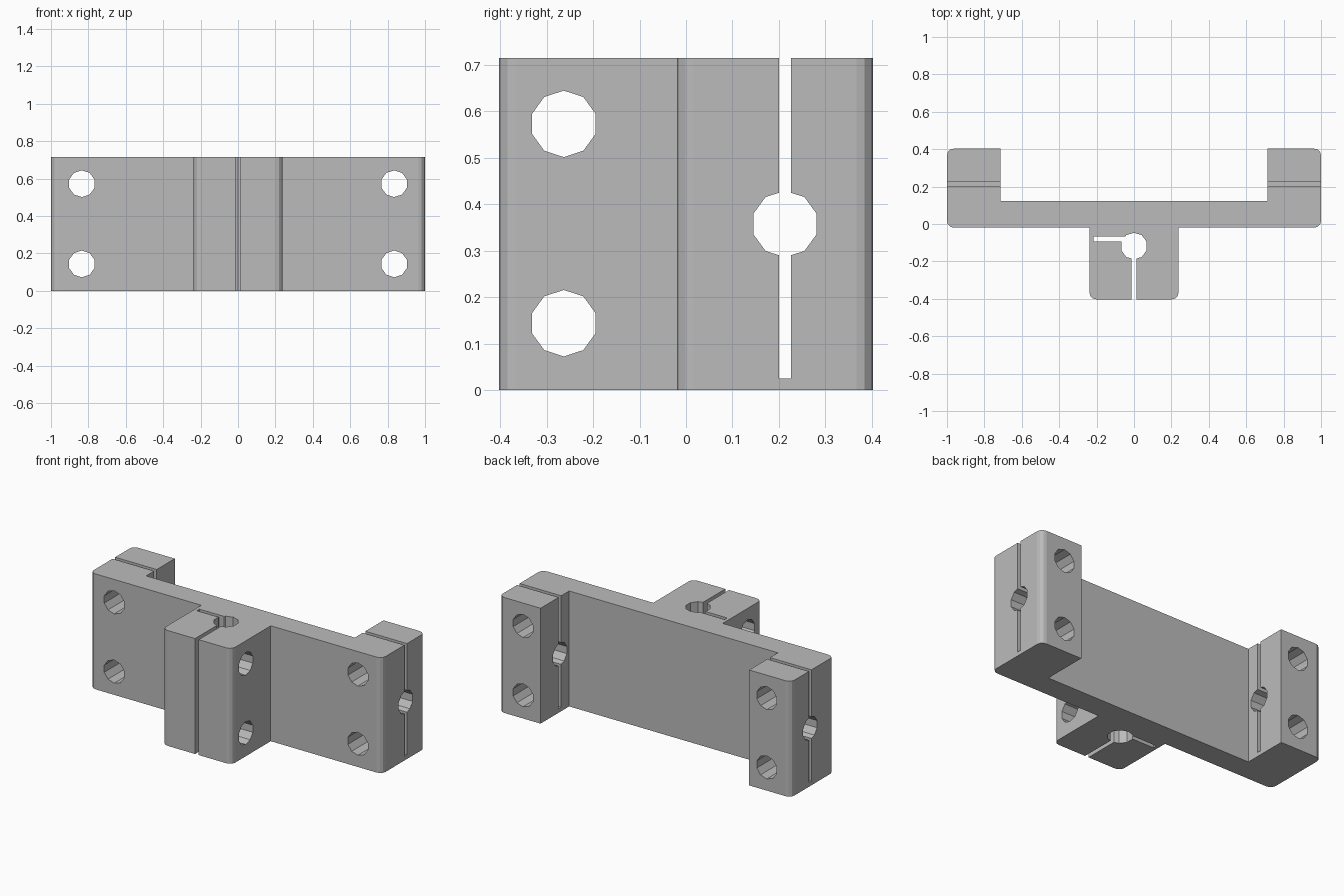
import bpy, bmesh
from math import sin, cos, pi, radians
from mathutils import Vector

cube = bpy.data.objects.get("Cube")
if cube:
    bpy.data.objects.remove(cube, do_unlink=True)

HEIGHT = 0.715
HOLE_R = 0.0715
SLOT = 0.0125          # half the slot width
ROUND = 0.036

grey = bpy.data.materials.new("plain grey")
grey.use_nodes = True
grey.diffuse_color = (0.5, 0.5, 0.5, 1)
grey.node_tree.nodes["Principled BSDF"].inputs["Base Color"].default_value = grey.diffuse_color


def prism(name, points, axis, lo, hi):
    """Extrude a 2D outline along one axis."""
    place = {"x": lambda u, v, h: (h, u, v),
             "y": lambda u, v, h: (u, h, v),
             "z": lambda u, v, h: (u, v, h)}[axis]
    bm = bmesh.new()
    ends = [[bm.verts.new(place(u, v, h)) for u, v in points] for h in (lo, hi)]
    for ring in ends:
        bm.faces.new(ring)
    for i in range(len(points)):
        j = (i + 1) % len(points)
        bm.faces.new((ends[0][i], ends[0][j], ends[1][j], ends[1][i]))
    bmesh.ops.recalc_face_normals(bm, faces=bm.faces)
    mesh = bpy.data.meshes.new(name)
    bm.to_mesh(mesh)
    bm.free()
    mesh.materials.append(grey)
    obj = bpy.data.objects.new(name, mesh)
    bpy.context.collection.objects.link(obj)
    return obj


def rounded(x, y, start, sx, sy):
    """Three-segment rounded corner; sx, sy point from the corner to its centre."""
    centre = Vector((x + sx * ROUND, y + sy * ROUND))
    return [tuple(centre + ROUND * Vector((cos(radians(start + a)), sin(radians(start + a)))))
            for a in (0, 30, 60, 90)]


def box(u0, u1, v0, v1):
    return [(u0, v0), (u1, v0), (u1, v1), (u0, v1)]


def decagon(u, v):
    return [(u + HOLE_R * sin(i * pi / 5), v + HOLE_R * cos(i * pi / 5)) for i in range(10)]


# Bracket body: right half of the plan outline, mirrored to the other side
half = rounded(0.238, -0.4025, -90, -1, 1)
half += [(0.238, -0.0195)]
half += rounded(1, -0.0195, -90, -1, 1)
half += rounded(1, 0.4025, 0, -1, -1)
half += [(0.715, 0.4025), (0.715, 0.1225)]
outline = half + [(-x, y) for x, y in reversed(half)]
body = prism("clamp_bracket", outline, "z", 0, HEIGHT)

cutters = []
for side in (-1, 1):
    lo, hi = sorted((side * 0.6, side * 1.1))
    # Clamp bore and slot through each end pad
    cutters.append(prism("pad_bore", decagon(0.213, HEIGHT / 2), "x", lo, hi))
    cutters.append(prism("pad_slot", box(0.213 - SLOT, 0.213 + SLOT, 0.025, 0.8), "x", lo, hi))
    # Bolt holes from front to back
    for z in (0.144, 0.573):
        cutters.append(prism("pad_bolt_hole", decagon(side * 0.835, z), "y", -0.2, 0.6))

# Centre block: upright bore, front slot, side relief slot and cross bolts
cutters.append(prism("centre_bore", decagon(0, -0.118), "z", -0.1, 0.8))
cutters.append(prism("front_slot", box(-SLOT, SLOT, -0.5, -0.118), "z", -0.1, 0.8))
cutters.append(prism("relief_slot", box(-0.217, -0.03, -0.093, -0.068), "z", -0.1, 0.8))
for z in (0.144, 0.573):
    cutters.append(prism("centre_bolt_hole", decagon(-0.263, z), "x", -0.4, 0.4))

bpy.context.view_layer.objects.active = body
for cutter in cutters:
    cutter.hide_render = True
    mod = body.modifiers.new("cut", "BOOLEAN")
    mod.operation = "DIFFERENCE"
    mod.solver = "EXACT"
    mod.object = cutter
    bpy.ops.object.modifier_apply(modifier=mod.name)
    bpy.data.objects.remove(cutter, do_unlink=True)
